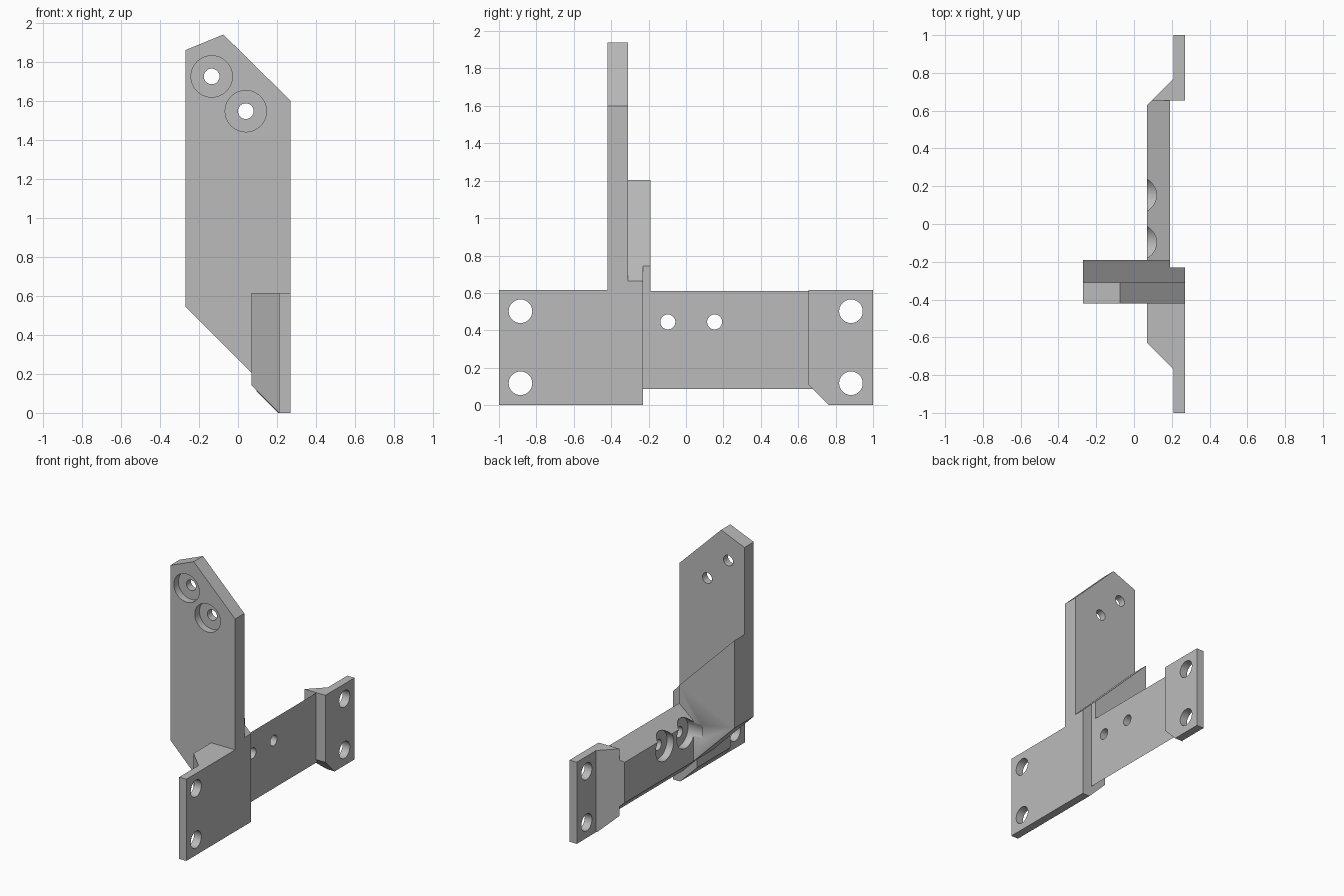
import bpy, bmesh, math
from mathutils import Matrix, Vector

cube = bpy.data.objects.get("Cube")
if cube:
    bpy.data.objects.remove(cube, do_unlink=True)

grey = bpy.data.materials.new("plain_grey")
grey.use_nodes = True
GREY = (0.5, 0.5, 0.5, 1)
grey.diffuse_color = GREY
grey.node_tree.nodes["Principled BSDF"].inputs["Base Color"].default_value = GREY


def finish(name, bm):
    bmesh.ops.recalc_face_normals(bm, faces=bm.faces)
    mesh = bpy.data.meshes.new(name)
    bm.to_mesh(mesh)
    bm.free()
    mesh.materials.append(grey)
    ob = bpy.data.objects.new(name, mesh)
    bpy.context.collection.objects.link(ob)
    return ob


def prism(name, axis, profile, start, end):
    """Extrude a 2D profile (remaining axes in xyz order) along an axis."""
    bm = bmesh.new()
    verts = []
    for p in profile:
        co = list(p)
        co.insert("xyz".index(axis), start)
        verts.append(bm.verts.new(co))
    face = bm.faces.new(verts)
    out = bmesh.ops.extrude_face_region(bm, geom=[face])
    step = Vector([(end - start) if a == axis else 0 for a in "xyz"])
    moved = [g for g in out["geom"] if isinstance(g, bmesh.types.BMVert)]
    bmesh.ops.translate(bm, verts=moved, vec=step)
    return finish(name, bm)


def drill(axis, centre, radius, start, end):
    """Round cutter along x or y."""
    bm = bmesh.new()
    bmesh.ops.create_cone(bm, cap_ends=True, segments=48, radius1=radius,
                          radius2=radius, depth=end - start)
    turn = Matrix.Rotation(math.pi / 2, 4, "Y" if axis == "x" else "X")
    pos = list(centre)
    pos.insert("xyz".index(axis), (start + end) / 2)
    bm.transform(Matrix.Translation(pos) @ turn)
    return finish("drill", bm)


def combine(ob, other, operation):
    """Apply a boolean and discard the second object."""
    mod = ob.modifiers.new("bool", "BOOLEAN")
    mod.operation, mod.solver, mod.object = operation, "EXACT", other
    bpy.context.view_layer.objects.active = ob
    bpy.ops.object.modifier_apply(modifier=mod.name)
    bpy.data.objects.remove(other, do_unlink=True)


# Tall upright plate
bracket = prism("bracket", "y", [(-.27, .545), (-.27, 1.86), (-.075, 1.94),
                                 (.27, 1.6), (.27, .005)], -.42, -.31)

# Slanted backing plate, stepped near the mounting face
backing = prism("backing", "y", [(-.27, .545), (-.27, 1.205), (.27, .665), (.27, .005)],
                -.31, -.23)
backing_step = prism("backing_step", "y", [(-.27, .545), (-.27, 1.205), (.19, .745),
                                           (.19, .085)], -.23, -.19)

# Front mounting flange with thick root and bevelled underside
front_flange = prism("front_flange", "z", [(.27, -1), (.21, -1), (.21, -.77), (.07, -.63),
                                           (.07, -.23), (.27, -.23)], 0, .615)
combine(front_flange, prism("bevel", "y", [(-.01, .22), (.21, 0), (-.01, -.05)], -1.1, 0),
        "DIFFERENCE")

# Back mounting flange with clipped lower corner
back_flange = prism("back_flange", "z", [(.27, 1), (.21, 1), (.21, .77), (.095, .655),
                                         (.27, .655)], 0, .615)
combine(back_flange, prism("clip", "x", [(.6, .165), (.765, 0), (.6, -.05)], 0, .4),
        "DIFFERENCE")

# Connecting web with sloped top and bottom, end cut to match the flange root
web = prism("web", "y", [(.07, .205), (.19, .085), (.19, .61), (.07, .51)], -.3, .9)
combine(web, prism("end_cut", "z", [(0, .56), (.3, .86), (.3, 1), (0, 1)], -.1, 1),
        "DIFFERENCE")

for part in (backing, backing_step, front_flange, web, back_flange):
    combine(bracket, part, "UNION")

# Flange bolt holes
for y in (-.885, .882):
    for z in (.117, .502):
        combine(bracket, drill("x", (y, z), .063, .15, .35), "DIFFERENCE")

# Counterbored holes in the web and the upright
for y in (-.097, .153):
    combine(bracket, drill("x", (y, .445), .04, 0, .3), "DIFFERENCE")
    combine(bracket, drill("x", (y, .445), .106, 0, .125), "DIFFERENCE")
for centre in ((-.135, 1.725), (.04, 1.547)):
    combine(bracket, drill("y", centre, .04, -.5, -.2), "DIFFERENCE")
    combine(bracket, drill("y", centre, .106, -.5, -.365), "DIFFERENCE")

bpy.ops.object.select_all(action="DESELECT")
bracket.select_set(True)
bpy.context.view_layer.objects.active = bracket
bpy.ops.object.shade_smooth_by_angle(angle=math.radians(30))
